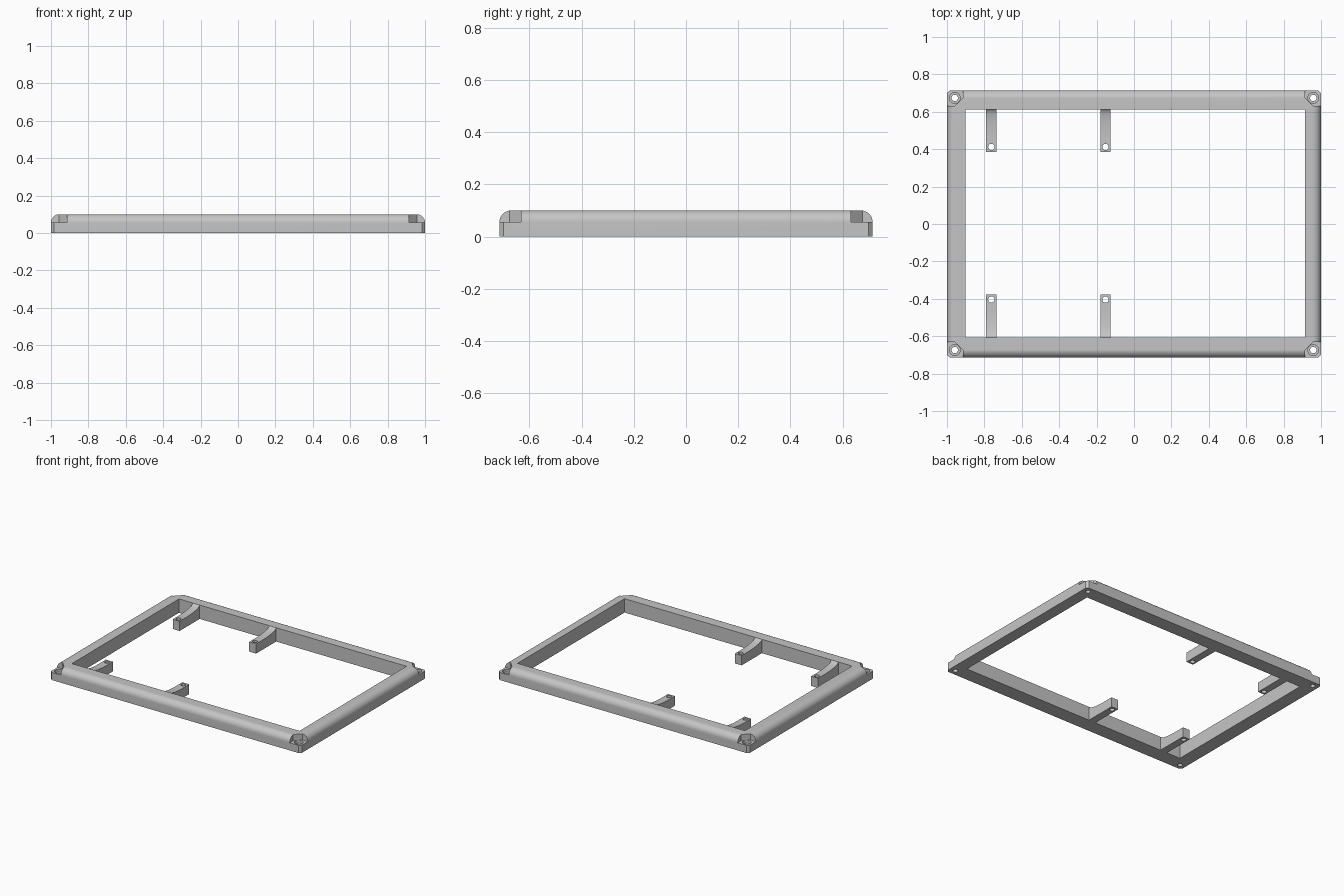
import bpy, bmesh, math
from mathutils import Matrix, Vector

old = bpy.data.objects.get("Cube")
if old:
    bpy.data.objects.remove(old, do_unlink=True)

grey = bpy.data.materials.new("plain grey")
grey.use_nodes = True
grey.diffuse_color = (0.56, 0.56, 0.56, 1)
grey.node_tree.nodes["Principled BSDF"].inputs["Base Color"].default_value = grey.diffuse_color

HX, HY, TOP = 1.0, 0.715, 0.1       # half sizes and height
LEDGE = 0.055                       # height of the corner ledges
ROUND = TOP - LEDGE


def add(name, bm):
    bmesh.ops.recalc_face_normals(bm, faces=bm.faces)
    mesh = bpy.data.meshes.new(name)
    bm.to_mesh(mesh)
    bm.free()
    obj = bpy.data.objects.new(name, mesh)
    mesh.materials.append(grey)
    bpy.context.collection.objects.link(obj)
    return obj


def box(name, lo, hi):
    lo, hi = Vector(lo), Vector(hi)
    bm = bmesh.new()
    bmesh.ops.create_cube(bm, size=1, matrix=Matrix.Translation((lo + hi) / 2)
                          @ Matrix.Diagonal((hi - lo).to_4d()))
    return add(name, bm)


def prism(name, points, offset):
    bm = bmesh.new()
    face = bm.faces.new([bm.verts.new(p) for p in points])
    new = bmesh.ops.extrude_face_region(bm, geom=[face])["geom"]
    bmesh.ops.translate(bm, vec=offset, verts=[v for v in new if isinstance(v, bmesh.types.BMVert)])
    return add(name, bm)


def cylinder(name, x, y, r, z0, z1):
    bm = bmesh.new()
    bmesh.ops.create_cone(bm, cap_ends=True, segments=24, radius1=r, radius2=r,
                          depth=z1 - z0, matrix=Matrix.Translation((x, y, (z0 + z1) / 2)))
    return add(name, bm)


def cut(obj, cutter):
    mod = obj.modifiers.new("cut", "BOOLEAN")
    mod.operation, mod.solver, mod.object = "DIFFERENCE", "EXACT", cutter
    bpy.context.view_layer.objects.active = obj
    bpy.ops.object.modifier_apply(modifier=mod.name)
    bpy.data.objects.remove(cutter, do_unlink=True)


def smooth(obj):
    bpy.ops.object.select_all(action="DESELECT")
    obj.select_set(True)
    bpy.context.view_layer.objects.active = obj
    bpy.ops.object.shade_smooth_by_angle(angle=math.radians(30))


# Frame slab with a rounded upper outer edge
frame = box("frame", (-HX, -HY, 0), (HX, HY, TOP))
bm = bmesh.new()
bm.from_mesh(frame.data)
rim = [e for e in bm.edges if all(v.co.z > LEDGE for v in e.verts)]
bmesh.ops.bevel(bm, geom=rim, offset=ROUND, segments=8, profile=0.5, affect="EDGES")
bm.to_mesh(frame.data)
bm.free()

# Large opening, closer to the edge on the left side
cut(frame, box("opening", (-0.9, -0.607, -1), (0.915, 0.613, 1)))

# Corners: ledge, clipped tip, screw recess and through hole
for sx in (-1, 1):
    for sy in (-1, 1):
        outline = [(1.1, 0.8), (0.913, 0.8), (0.913, 0.677), (0.956, 0.632), (1.1, 0.632)]
        cut(frame, prism("ledge", [(sx * x, sy * y, LEDGE) for x, y in outline], (0, 0, 0.2)))
        tip = [(HX - 0.015, HY), (HX, HY - 0.015), (HX + 0.1, HY + 0.1)]
        cut(frame, prism("tip", [(sx * x, sy * y, -0.1) for x, y in tip], (0, 0, 0.4)))
        cut(frame, cylinder("recess", sx * 0.958, sy * 0.674, 0.029, 0.035, 0.2))
        cut(frame, cylinder("hole", sx * 0.958, sy * 0.674, 0.017, -0.1, 0.2))
smooth(frame)

# Four mounting arms with a concave top that sweeps down from the rail
PAD, REACH = 0.07, 0.16
arms = (("back", 0.613, 0.385), ("front", -0.607, -0.377))
for side, x in (("right", -0.7625), ("middle", -0.1525)):
    for end, root, tip in arms:
        d = 1 if tip > root else -1
        profile = [(tip, 0), (root - d * 0.005, 0), (root - d * 0.005, TOP)]
        for i in range(11):
            a = i / 10 * math.pi / 2
            profile.append((root + d * REACH * (1 - math.cos(a)),
                            TOP - (TOP - PAD) * math.sin(a)))
        profile.append((tip, PAD))
        arm = prism(f"{end}_{side}_arm", [(x - 0.0275, y, z) for y, z in profile], (0.055, 0, 0))
        cut(arm, cylinder("arm_hole", x, tip - d * 0.027, 0.017, -0.1, 0.2))
        smooth(arm)
